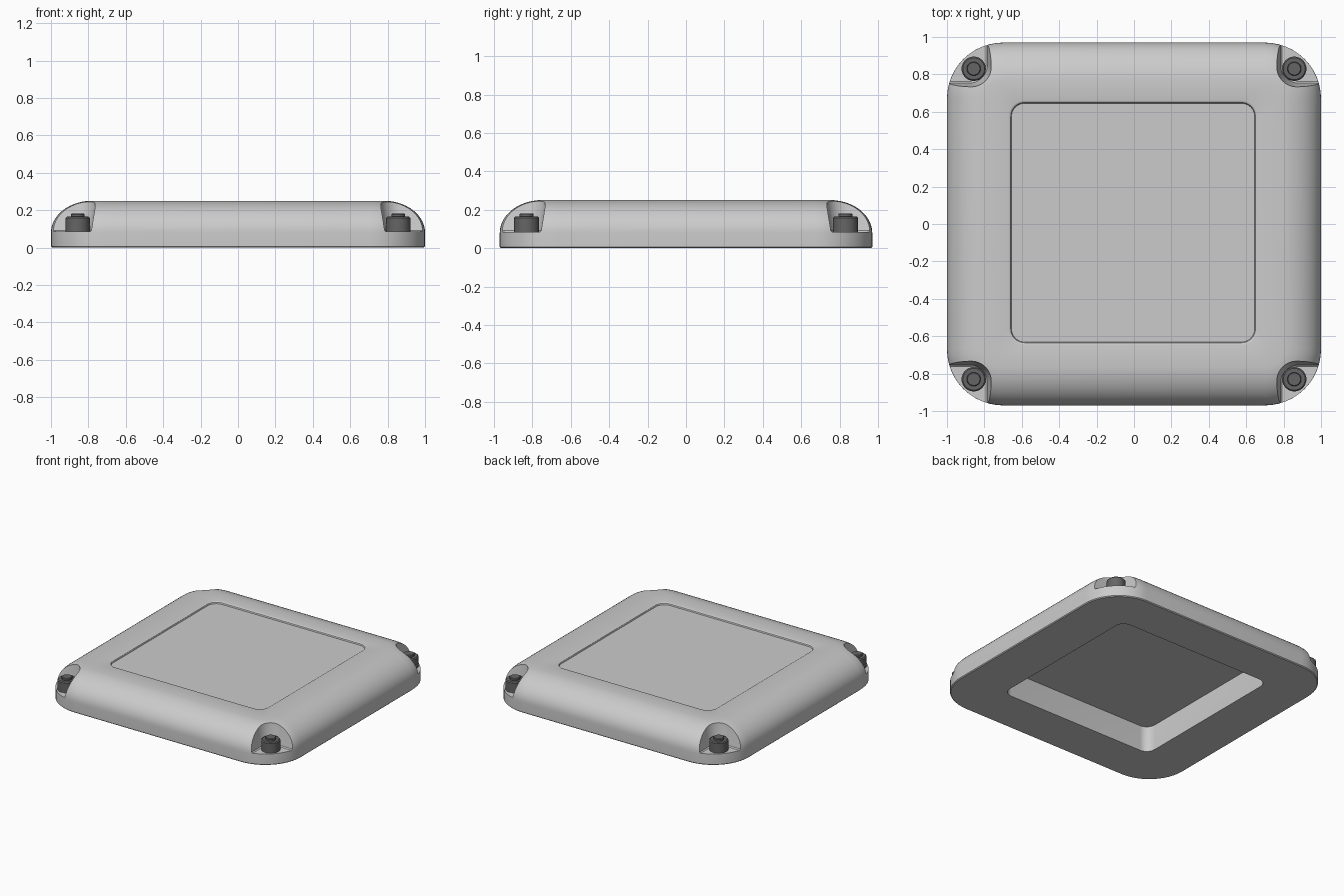
import bpy, bmesh
from math import cos, sin, pi, radians

if "Cube" in bpy.data.objects:
    bpy.data.objects.remove(bpy.data.objects["Cube"])


def ring(bm, cx, cy, hx, hy, r, z, seg=12):
    """Rounded-rectangle loop of vertices at height z."""
    vs = []
    for k, (sx, sy) in enumerate([(1, 1), (-1, 1), (-1, -1), (1, -1)]):
        for i in range(seg + 1):
            a = (k + i / seg) * pi / 2
            vs.append(bm.verts.new((cx + sx * (hx - r) + r * cos(a),
                                    cy + sy * (hy - r) + r * sin(a), z)))
    return vs


def bridge(bm, a, b):
    n = len(a)
    for i in range(n):
        j = (i + 1) % n
        bm.faces.new((a[i], a[j], b[j], b[i]))


def stack(bm, rings, closed=False):
    """Skin a list of loops; cap the ends or join last to first."""
    for a, b in zip(rings, rings[1:]):
        bridge(bm, a, b)
    if closed:
        bridge(bm, rings[-1], rings[0])
    else:
        bm.faces.new(rings[0][::-1])
        bm.faces.new(rings[-1])


def finish(bm, name, angle=30):
    bmesh.ops.recalc_face_normals(bm, faces=bm.faces)
    me = bpy.data.meshes.new(name)
    bm.to_mesh(me)
    bm.free()
    ob = bpy.data.objects.new(name, me)
    bpy.context.collection.objects.link(ob)
    smooth(ob, angle)
    return ob


def smooth(ob, angle=30):
    bpy.ops.object.select_all(action='DESELECT')
    ob.select_set(True)
    bpy.context.view_layer.objects.active = ob
    bpy.ops.object.shade_smooth_by_angle(angle=radians(angle))


HX, HY, R = 1.0, 0.97, 0.30
CX, CY, PX, PY = -0.005, 0.007, 0.65, 0.638     # window opening
CORNERS = [(sx, sy) for sx in (-1, 1) for sy in (-1, 1)]

# Frame: straight lower wall, elliptical shoulder, flat top, rounded rim, window wall
bm = bmesh.new()
profile = [(0.006, 0.0), (0.0, 0.006), (0.0, 0.08)]
for i in range(1, 13):
    a = i / 12 * radians(84)
    profile.append((0.2 * (1 - cos(a)) / (1 - cos(radians(84))),
                    0.08 + 0.17 * sin(a) / sin(radians(84))))
rings = [ring(bm, 0, 0, HX - d, HY - d, R - d, z) for d, z in profile]
for d, z in [(0.016, 0.25), (0.009, 0.2485), (0.004, 0.245), (0.0, 0.236), (0.0, 0.0)]:
    rings.append(ring(bm, CX, CY, PX + d, PY + d, 0.07 + d, z))
stack(bm, rings, closed=True)
frame = finish(bm, "frame")

# Corner pockets, cut with tapered rounded blocks
bm = bmesh.new()
for sx, sy in CORNERS:
    stack(bm, [ring(bm, sx * 1.0, sy * 0.97, h, h, r, z)
               for h, r, z in [(0.208, 0.09, 0.085), (0.216, 0.095, 0.092),
                               (0.235, 0.11, 0.21), (0.243, 0.115, 0.30)]])
cutter = finish(bm, "pocket_cutter")
cutter.hide_render = True
mod = frame.modifiers.new("pockets", 'BOOLEAN')
mod.operation, mod.object, mod.solver = 'DIFFERENCE', cutter, 'EXACT'
bpy.context.view_layer.objects.active = frame
bpy.ops.object.modifier_apply(modifier=mod.name)
bpy.data.objects.remove(cutter)
smooth(frame)

# Panel set just below the frame's top
bm = bmesh.new()
stack(bm, [ring(bm, CX, CY, PX + 0.003, PY + 0.003, 0.073, z) for z in (0.195, 0.236)])
finish(bm, "panel")

# Screws: bevelled cap head with a small raised centre
for n, (sx, sy) in enumerate(CORNERS):
    bm = bmesh.new()
    loops = []
    for r, z in [(0.065, 0.08), (0.065, 0.158), (0.058, 0.165), (0.037, 0.165),
                 (0.037, 0.177), (0.033, 0.181)]:
        loops.append(ring(bm, sx * 0.857, sy * 0.83, r + 1e-4, r + 1e-4, r, z, 8))
    stack(bm, loops)
    screw = finish(bm, f"screw_{n + 1}")
    mat = bpy.data.materials.get("dark_metal") or bpy.data.materials.new("dark_metal")
    mat.diffuse_color = (0.13, 0.13, 0.13, 1)
    mat.use_nodes = True
    mat.node_tree.nodes["Principled BSDF"].inputs["Base Color"].default_value = mat.diffuse_color
    screw.data.materials.append(mat)
